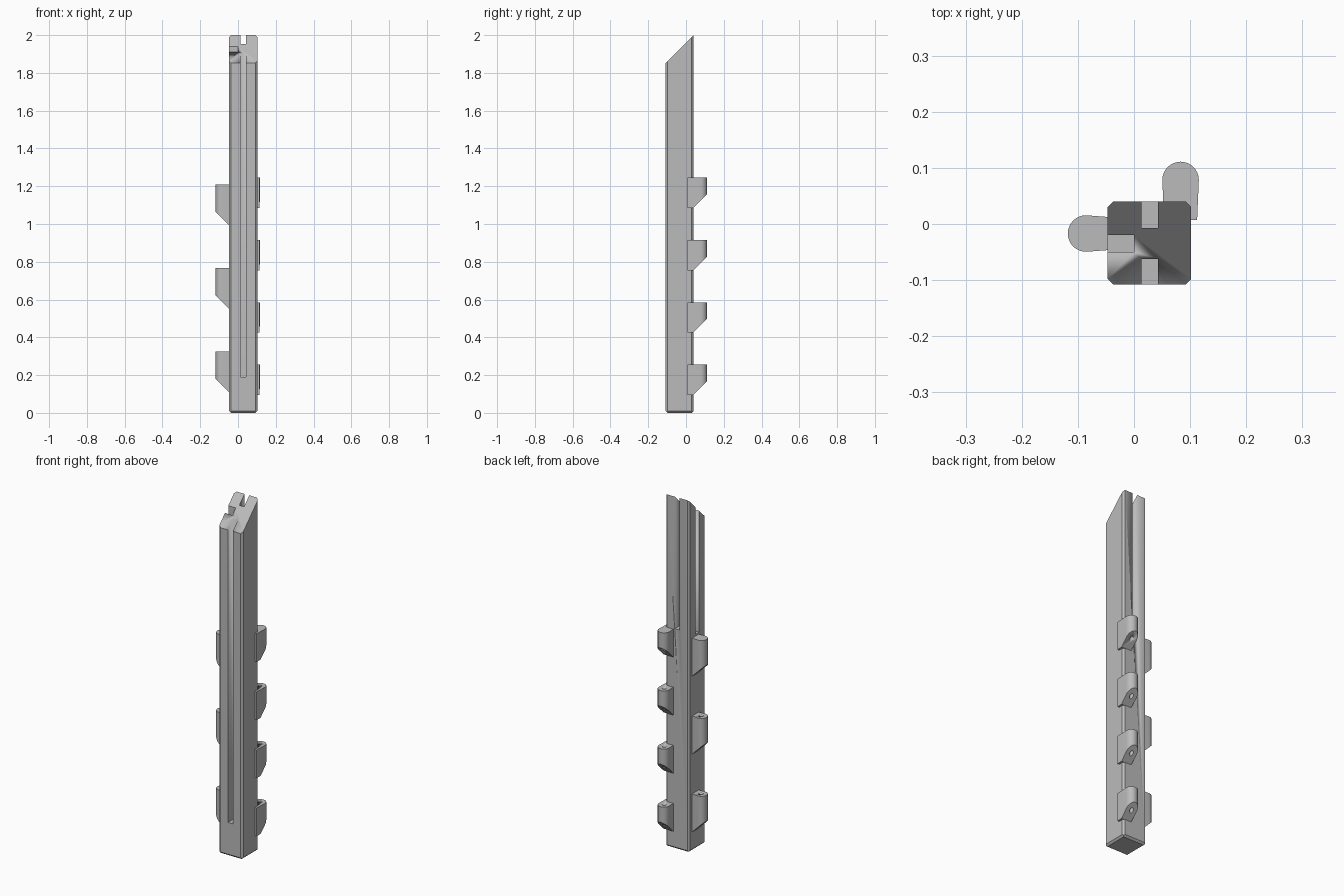
import bpy, bmesh, math
from mathutils import Vector, Matrix

if "Cube" in bpy.data.objects:
    bpy.data.objects.remove(bpy.data.objects["Cube"])

grey = bpy.data.materials.new("plain grey")
grey.diffuse_color = (0.5, 0.5, 0.5, 1)
grey.use_nodes = True
grey.node_tree.nodes["Principled BSDF"].inputs["Base Color"].default_value = grey.diffuse_color

X0, X1, Y0, Y1 = -0.047, 0.102, -0.108, 0.04   # post section
CH = 0.01                                      # chamfer


def prism(bm, pts, z0, z1):
    """Extrude a flat outline upward."""
    f = bm.faces.new([bm.verts.new((x, y, z0)) for x, y in pts])
    r = bmesh.ops.extrude_face_region(bm, geom=[f])
    bmesh.ops.translate(bm, vec=(0, 0, z1 - z0),
                        verts=[v for v in r["geom"] if isinstance(v, bmesh.types.BMVert)])


def slice_off(bm, co, no):
    """Cut away everything on the normal side of a plane and cap it."""
    r = bmesh.ops.bisect_plane(bm, geom=bm.verts[:] + bm.edges[:] + bm.faces[:],
                               plane_co=co, plane_no=no, clear_outer=True)
    edges = [e for e in r["geom_cut"] if isinstance(e, bmesh.types.BMEdge)]
    bmesh.ops.holes_fill(bm, edges=edges)


def finish(name, bm, cutter=False):
    bmesh.ops.recalc_face_normals(bm, faces=bm.faces[:])
    me = bpy.data.meshes.new(name)
    bm.to_mesh(me)
    bm.free()
    me.materials.append(grey)
    ob = bpy.data.objects.new(name, me)
    bpy.context.collection.objects.link(ob)
    bpy.ops.object.select_all(action='DESELECT')
    ob.select_set(True)
    bpy.context.view_layer.objects.active = ob
    bpy.ops.object.shade_smooth_by_angle(angle=math.radians(30))
    if cutter:
        ob.hide_render = True
        ob.hide_set(True)
    return ob


def subtract(ob, cutter):
    m = ob.modifiers.new("cut", 'BOOLEAN')
    m.operation, m.solver, m.object = 'DIFFERENCE', 'EXACT', cutter


# Chamfered post with a 45 degree top
bm = bmesh.new()
prism(bm, [(X0 + CH, Y0), (X1 - CH, Y0), (X1, Y0 + CH), (X1, Y1 - CH),
           (X1 - CH, Y1), (X0 + CH, Y1), (X0, Y1 - CH), (X0, Y0 + CH)], 0, 2.1)
for no, co in [((-1, 0, -1), (X0 + CH, 0, 0)), ((1, 0, -1), (X1 - CH, 0, 0)),
               ((0, -1, -1), (0, Y0 + CH, 0)), ((0, 1, -1), (0, Y1 - CH, 0))]:
    slice_off(bm, co, no)
slice_off(bm, (0, Y1, 2.0), (0, -1, 1.0))
post = finish("post", bm)

# Long grooves, open at the top
for name, xa, xb, ya, yb, zb in [
        ("front_groove_cutter", 0.013, 0.043, Y0 - 0.05, -0.062, 0.19),
        ("back_groove_cutter", 0.013, 0.043, -0.007, Y1 + 0.05, 1.25),
        ("left_groove_cutter", X0 - 0.05, 0.0, -0.05, -0.02, 1.22)]:
    bm = bmesh.new()
    prism(bm, [(xa, ya), (xb, ya), (xb, yb), (xa, yb)], zb, 2.2)
    subtract(post, finish(name, bm, True))


def lug(name, origin, turn, length, height, flat, top, through):
    """Rounded lug pointing along local +x, sloped underneath, drilled from below."""
    r = 0.0325
    c = length - r
    pts = [(0, -0.0295)]
    pts += [(c + r * math.cos(a), r * math.sin(a))
            for a in (math.radians(-90 + 180 * i / 16) for i in range(17))]
    pts += [(0, 0.0295)]
    place = Matrix.Translation((*origin, 0)) @ Matrix.Rotation(turn, 4, 'Z')
    bm = bmesh.new()
    prism(bm, pts, top - height, top)
    slice_off(bm, (flat, 0, top - height), (1, 0, -1))
    bm.transform(place)
    ob = finish(name, bm)
    # Pin hole; the uppermost lugs keep a closed top
    bm = bmesh.new()
    hole = [(c + 0.01 * math.cos(t), 0.01 * math.sin(t))
            for t in (math.tau * i / 16 for i in range(16))]
    prism(bm, hole, top - height - 0.05, top + (0.05 if through else -0.03))
    bm.transform(place)
    subtract(ob, finish(name + "_hole_cutter", bm, True))


# Lugs on the left face
for i in range(3):
    lug(f"left_lug_{i + 1}", (X0 + 0.001, -0.017), math.pi, 0.072, 0.218, 0.0,
        0.325 + 0.4425 * i, i < 2)

# Lugs on the back right corner
for i in range(4):
    lug(f"corner_lug_{i + 1}", (0.083, 0.007), math.pi / 2, 0.104, 0.16, 0.032,
        0.255 + 0.33 * i, i < 3)
